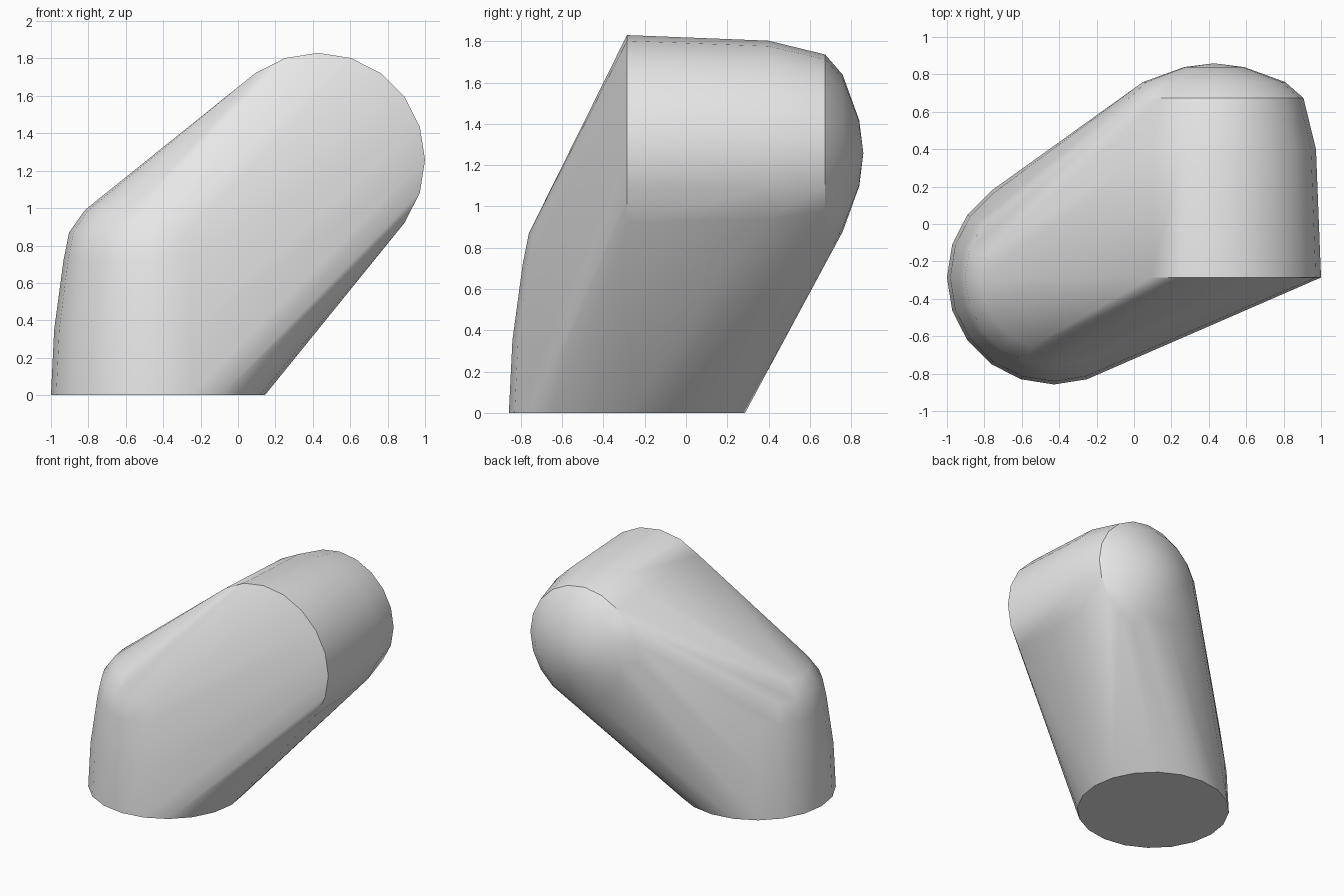
import bpy, bmesh, math
from mathutils import Vector

cube = bpy.data.objects.get("Cube")
if cube:
    bpy.data.objects.remove(cube, do_unlink=True)

SIDES = 20
# (distance along the axis, radius) of each blunt round-nosed stub
UPRIGHT = [(0, .572), (.35, .555), (.72, .505), (.87, .475), (.99, .39), (1.1, .19)]
LEVEL = [(0, .572), (.685, .545), (.96, .478), (1.045, .38), (1.125, .16), (1.145, 0)]


def stub_points(origin, axis, side, profile):
    """Rings of points around an axis, one ring per profile step."""
    axis, side = Vector(axis), Vector(side)
    other = axis.cross(side)
    for dist, radius in profile:
        for i in range(SIDES if radius else 1):
            a = math.tau * i / SIDES
            yield (Vector(origin) + axis * dist
                   + (side * math.cos(a) + other * math.sin(a)) * radius)


# Skin wrapped tightly around the upright stub and the level stub
bm = bmesh.new()
for p in stub_points((-.428, -.286, 0), (0, 0, 1), (1, 0, 0), UPRIGHT):
    bm.verts.new(p)
for p in stub_points((.428, -.286, 1.258), (0, 1, 0), (1, 0, 0), LEVEL):
    bm.verts.new(p)
bmesh.ops.convex_hull(bm, input=bm.verts[:])
bmesh.ops.delete(bm, geom=[v for v in bm.verts if not v.link_faces], context='VERTS')
bmesh.ops.dissolve_limit(bm, angle_limit=math.radians(.5),
                         verts=bm.verts[:], edges=bm.edges[:])
bmesh.ops.recalc_face_normals(bm, faces=bm.faces[:])

mesh = bpy.data.meshes.new("rounded_elbow_body")
bm.to_mesh(mesh)
bm.free()
body = bpy.data.objects.new("rounded_elbow_body", mesh)
bpy.context.collection.objects.link(body)

# Plain grey
grey = bpy.data.materials.new("light grey")
grey.use_nodes = True
colour = (.8, .8, .8, 1)
grey.diffuse_color = colour
next(n for n in grey.node_tree.nodes
     if n.type == 'BSDF_PRINCIPLED').inputs["Base Color"].default_value = colour
mesh.materials.append(grey)

# Soft shading, crisp rims
for o in bpy.context.selected_objects:
    o.select_set(False)
body.select_set(True)
bpy.context.view_layer.objects.active = body
bpy.ops.object.shade_smooth_by_angle(angle=math.radians(35))
